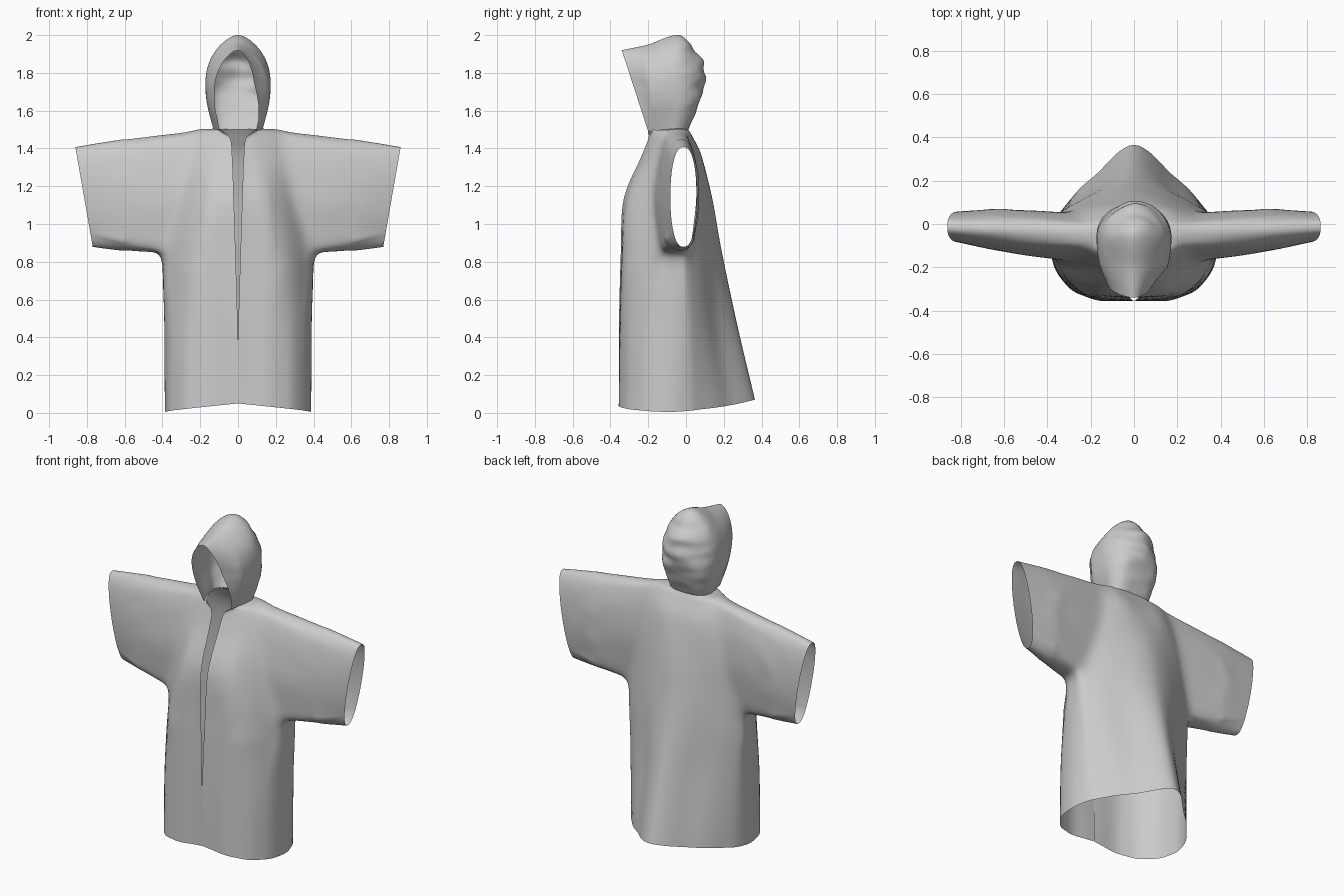
import bpy, bmesh, math
from mathutils import Vector, noise

if "Cube" in bpy.data.objects:
    bpy.data.objects.remove(bpy.data.objects["Cube"])

SUB = 8  # steps between control points


def spline(pts, fold=False, sub=SUB):
    """Catmull-Rom curve; fold makes the end smooth across the centre plane."""
    last = pts[-1] * 2 - pts[-2]
    if fold:
        last = Vector((-pts[-2].x, pts[-2].y, pts[-2].z))
    p = [pts[0] * 2 - pts[1]] + list(pts) + [last]
    out = []
    for i in range(1, len(p) - 2):
        a, b, c, d = p[i - 1:i + 3]
        for k in range(sub):
            t = k / sub
            out.append(0.5 * (2 * b + (c - a) * t + (2 * a - 5 * b + 4 * c - d) * t * t
                              + (3 * b - a - 3 * c + d) * t ** 3))
    out.append(pts[-1].copy())
    return out


def loft(rows, fold=False):
    """Grid of points: spline along each row, then across the rows."""
    fine = [spline(r, fold) for r in rows]
    cols = [spline(c) for c in zip(*fine)]
    return [list(r) for r in zip(*cols)]


def grid_faces(rows, n, start=0, closed=False, keep=lambda i, j: True):
    return [(start + i * n + j, start + i * n + (j + 1) % n,
             start + (i + 1) * n + (j + 1) % n, start + (i + 1) * n + j)
            for i in range(rows - 1) for j in range(n if closed else n - 1) if keep(i, j)]


def make(name, verts, faces, mirror=False, relax=None):
    me = bpy.data.meshes.new(name)
    me.from_pydata(verts, [], faces)
    bm = bmesh.new()
    bm.from_mesh(me)
    bmesh.ops.delete(bm, geom=[v for v in bm.verts if not v.link_faces], context='VERTS')
    bmesh.ops.remove_doubles(bm, verts=bm.verts, dist=1e-5)
    if relax:
        soft = [v for v in bm.verts if not v.is_boundary and relax(v.co)]
        for _ in range(14):
            bmesh.ops.smooth_vert(bm, verts=soft, factor=0.5,
                                  use_axis_x=True, use_axis_y=True, use_axis_z=True)
    bmesh.ops.recalc_face_normals(bm, faces=bm.faces)
    bm.to_mesh(me)
    bm.free()
    ob = bpy.data.objects.new(name, me)
    bpy.context.collection.objects.link(ob)
    if mirror:
        ob.modifiers.new("mirror", 'MIRROR').merge_threshold = 0.0008
    bpy.ops.object.select_all(action='DESELECT')
    ob.select_set(True)
    bpy.context.view_layer.objects.active = ob
    bpy.ops.object.shade_smooth_by_angle(angle=math.radians(60))
    return ob


# Half cross-sections of the robe: (z front, side, back), then x, y from front edge to back centre
sections = [
    ((.05, .005, .07), [(.001, -.355), (.20, -.345), (.34, -.25), (.387, -.08), (.33, .07), (.17, .235), (0, .365)]),
    ((.45, .45, .45), [(.002, -.355), (.21, -.335), (.345, -.23), (.39, -.07), (.345, .05), (.17, .17), (0, .275)]),
    ((.85, .85, .85), [(.013, -.345), (.23, -.315), (.365, -.15), (.39, -.06), (.375, .02), (.19, .13), (0, .19)]),
    ((1.13, 1.13, 1.13), [(.022, -.33), (.17, -.295), (.29, -.17), (.31, -.05), (.30, .05), (.16, .11), (0, .14)]),
    ((1.35, 1.35, 1.35), [(.03, -.24), (.13, -.21), (.25, -.14), (.28, -.05), (.26, .035), (.14, .08), (0, .085)]),
    ((1.45, 1.487, 1.45), [(.04, -.20), (.11, -.17), (.22, -.10), (.25, -.04), (.23, 0), (.13, .03), (0, .04)]),
    ((1.49, 1.505, 1.50), [(.08, -.20), (.10, -.16), (.125, -.09), (.13, -.05), (.11, -.01), (.07, .008), (0, .012)]),
]
rows = []
for (zf, zs, zb), pts in sections:
    row = []
    for k, (x, y) in enumerate(pts):
        end = zf if k < 3 else zb
        w = 1 - (abs(k - 3) / 3) ** 1.5
        row.append(Vector((x, y, end + (zs - end) * w)))
    rows.append(row)
body = loft(rows, fold=True)

# Gentle vertical cloth folds
for r in body:
    for j, v in enumerate(r):
        fade = math.sin(math.pi * j / (len(r) - 1)) * max(0, 1 - v.z / 1.5)
        v.y += 0.004 * fade * math.sin(j * 0.9 + v.z)
        if j < len(r) - 1:
            v.x = max(v.x, 0.001)

# Robe body with an armhole left open for the sleeve
r0, r1, c0, c1 = 2 * SUB, 5 * SUB, 2 * SUB, 4 * SUB
verts = [v for r in body for v in r]
faces = grid_faces(len(body), len(body[0]),
                   keep=lambda i, j: not (r0 <= i < r1 and c0 <= j < c1))

# Wide sleeve lofted from the armhole edge to an oval cuff
loop = ([(r0, j) for j in range(c0, c1)] + [(i, c1) for i in range(r0, r1)]
        + [(r1, j) for j in range(c1, c0, -1)] + [(i, c0) for i in range(r1, r0, -1)])
STEPS = 20
sleeve = [[] for _ in range(STEPS + 1)]
for i, j in loop:
    ang = math.atan2(2 * (i - r0) / (r1 - r0) - 1, 2 * (j - c0) / (c1 - c0) - 1)
    up, side = math.sin(ang), math.cos(ang)
    cuff = Vector((.815 + .046 * up, -.013 + .07 * math.copysign(abs(side) ** .8, side),
                   1.143 + .264 * up))
    for s in range(STEPS + 1):
        t = s / STEPS
        p = body[i][j].lerp(cuff, t)
        swell = math.sin(math.pi * t)
        p.y += .016 * swell * side
        p.y += .02 * swell * (1 - t) * noise.noise(p * 9) * (1 - up * up)
        p.z += .008 * swell * up
        sleeve[s].append(p)
faces += grid_faces(STEPS + 1, len(loop), len(verts), closed=True)
verts += [p for r in sleeve for p in r]
make("robe_with_sleeves", verts, faces, mirror=True,
     relax=lambda c: .18 < c.x < .6 and c.z > .8)

# Hood: arches fanned from the face opening to the nape (base xyz, apex yz, side bulge)
arches = [
    ((.095, -.20, 1.49), (-.34, 1.92), .05),
    ((.11, -.16, 1.50), (-.20, 1.95), .075),
    ((.125, -.09, 1.50), (-.04, 2.0), .075),
    ((.13, -.05, 1.50), (.06, 1.91), .055),
    ((.11, -.01, 1.50), (.098, 1.80), .03),
    ((.07, .008, 1.50), (.065, 1.63), .015),
    ((.0, .012, 1.50), (.013, 1.501), 0),
]
rows = []
for (bx, by, bz), (ty, tz), e in arches:
    row = []
    for k in range(9):
        s = math.pi * k / 8
        v = .85 * math.sin(s) + .15 * (1 - abs(math.cos(s)))
        row.append(Vector((bx * math.cos(s) + e * math.sin(2 * s),
                           by + (ty - by) * v, bz + (tz - bz) * v)))
    rows.append(row)
hood = loft(rows)

# Crumpled cloth toward the back of the hood, right edge of the opening folded inward
for i, r in enumerate(hood):
    for v in r:
        f = max(0, min(1, (v.z - 1.5) * 4)) * min(1, i / 25)
        v.y += .02 * f * noise.noise(Vector((v.x * 6, v.y * 6, v.z * 18)))
        if v.x > 0:
            v.x -= .3 * v.x * max(0, 1 - i / 7) * max(0, min(1, (v.z - 1.55) * 5))
make("hood", [v for r in hood for v in r], grid_faces(len(hood), len(hood[0])))
